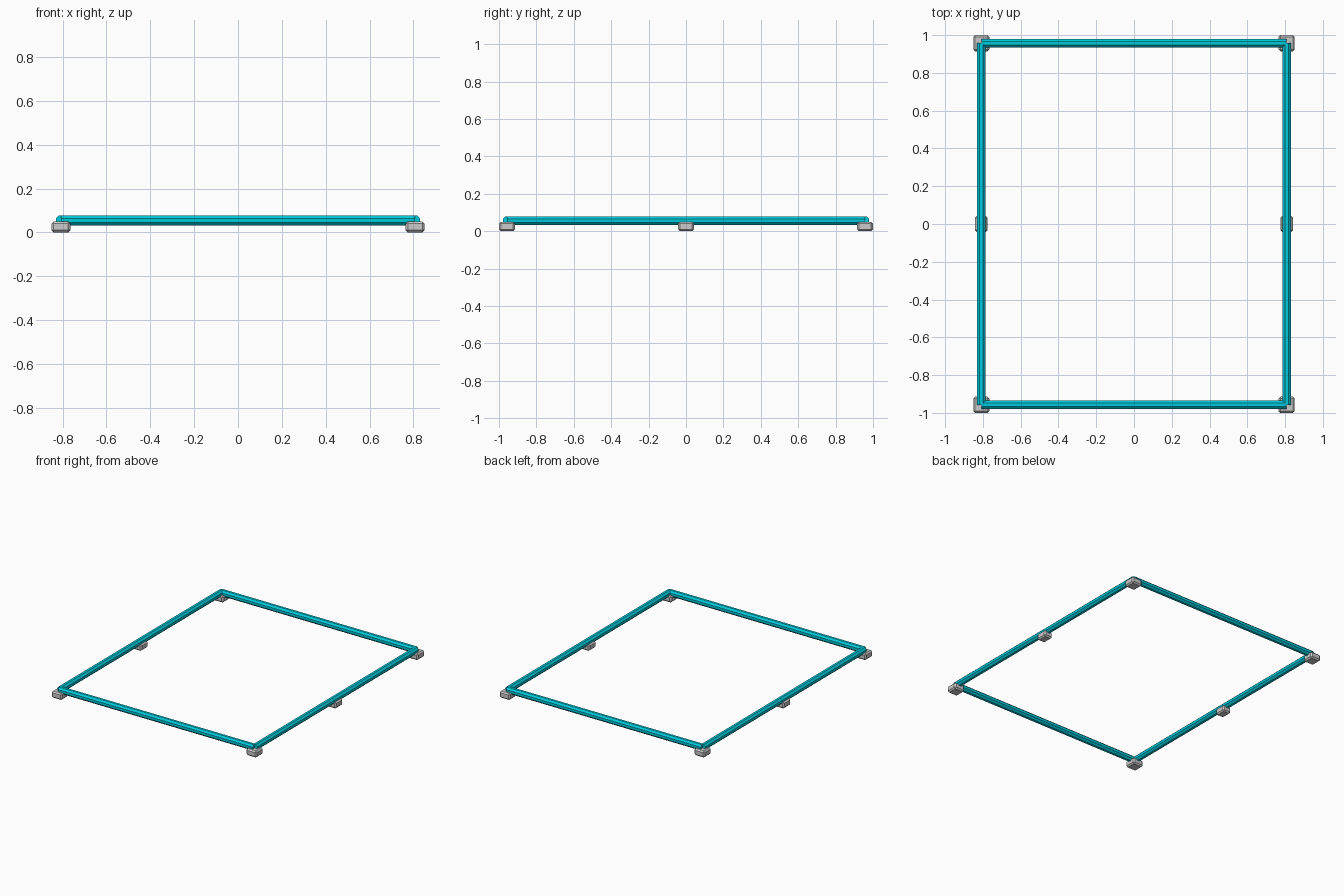
import bpy, bmesh, math
from mathutils import Matrix, Vector

if "Cube" in bpy.data.objects:
    bpy.data.objects.remove(bpy.data.objects["Cube"])

X, Y = 0.808, 0.957      # corner centres of the frame
TUBE_Z, TUBE_R = 0.055, 0.0245
FOOT_H = 0.05

teal = bpy.data.materials.new("teal")
teal.diffuse_color = (0.0, 0.6, 0.72, 1)
teal.use_nodes = True
teal.node_tree.nodes["Principled BSDF"].inputs["Base Color"].default_value = teal.diffuse_color


def add_object(name, bm, mat=None):
    mesh = bpy.data.meshes.new(name)
    bm.to_mesh(mesh)
    bm.free()
    obj = bpy.data.objects.new(name, mesh)
    bpy.context.collection.objects.link(obj)
    if mat:
        mesh.materials.append(mat)
    return obj


def tube(name, start, end):
    """Eight-sided bar between two points, with a flat face on top."""
    a, b = Vector(start), Vector(end)
    d = b - a
    bm = bmesh.new()
    bmesh.ops.create_cone(bm, cap_ends=True, segments=8, radius1=TUBE_R,
                          radius2=TUBE_R, depth=d.length)
    turn = d.to_track_quat('Z', 'Y').to_matrix().to_4x4()
    # put a flat side up whatever the starting vertex angle is
    first = min(math.atan2(v.co.y, v.co.x) % (math.pi / 4) for v in bm.verts)
    spin = Matrix.Rotation(math.pi / 8 - first, 4, 'Z')
    bm.transform(Matrix.Translation((a + b) / 2) @ turn @ spin)
    add_object(name, bm, teal)


def foot(name, x, y, sx, sy):
    """Block with chamfered edges standing on the floor."""
    bm = bmesh.new()
    bmesh.ops.create_cube(bm, size=1)
    bm.transform(Matrix.Translation((x, y, FOOT_H / 2))
                 @ Matrix.Diagonal((sx, sy, FOOT_H, 1)))
    bmesh.ops.bevel(bm, geom=bm.edges[:], offset=0.01, segments=1,
                    affect='EDGES', profile=0.5)
    add_object(name, bm)


# frame tubes
for side, s in (("left", -1), ("right", 1)):
    tube(f"{side}_tube", (s * X, -Y, TUBE_Z), (s * X, Y, TUBE_Z))
for side, s in (("front", -1), ("back", 1)):
    tube(f"{side}_tube", (-X, s * Y, TUBE_Z), (X, s * Y, TUBE_Z))

# corner and middle feet
for xn, sx in (("left", -1), ("right", 1)):
    for yn, sy in (("front", -1), ("back", 1)):
        foot(f"{yn}_{xn}_foot", sx * X, sy * Y, 0.086, 0.086)
    foot(f"middle_{xn}_foot", sx * X, 0, 0.067, 0.086)
